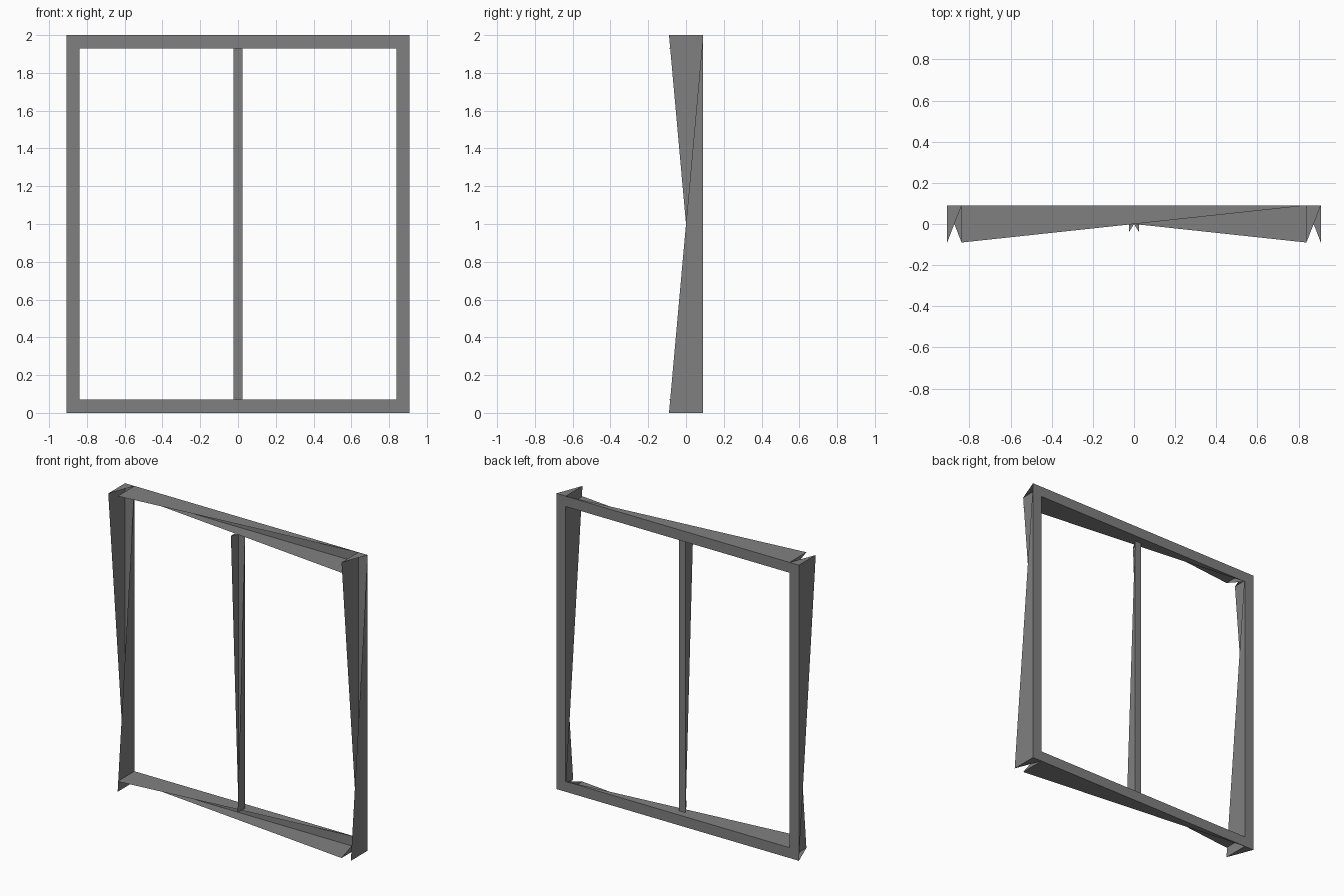
import bpy

if "Cube" in bpy.data.objects:
    bpy.data.objects.remove(bpy.data.objects["Cube"])

# Single flat colour
grey = bpy.data.materials.new("mid_grey")
grey.diffuse_color = (0.216, 0.216, 0.216, 1)
grey.use_nodes = True
grey.node_tree.nodes["Principled BSDF"].inputs["Base Color"].default_value = grey.diffuse_color

W, T, H, D = 0.908, 0.07, 2.0, 0.09   # half width, bar thickness, height, half depth


def open_bar(name, x0, x1, z0, z1, d):
    """Open-fronted bar: full back, and sides that taper to two opposite front corners."""
    verts = [(x0, d, z0), (x1, d, z0), (x1, d, z1), (x0, d, z1),   # back corners
             (x0, -d, z1), (x1, -d, z0)]                           # front tips
    faces = [(0, 3, 2, 1),   # back
             (4, 2, 3),      # top
             (4, 3, 0),      # left
             (5, 0, 1),      # bottom
             (5, 1, 2)]      # right
    mesh = bpy.data.meshes.new(name)
    mesh.from_pydata(verts, [], faces)
    mesh.materials.append(grey)
    obj = bpy.data.objects.new(name, mesh)
    bpy.context.collection.objects.link(obj)


# Side posts, full height
open_bar("left_post", -W, -W + T, 0, H, D)
open_bar("right_post", W - T, W, 0, H, D)

# Rails between the posts
open_bar("bottom_rail", -W + T, W - T, 0, T, D)
open_bar("top_rail", -W + T, W - T, H - T, H, D)

# Slimmer centre bar
open_bar("centre_mullion", -0.025, 0.025, T, H - T, 0.04)
